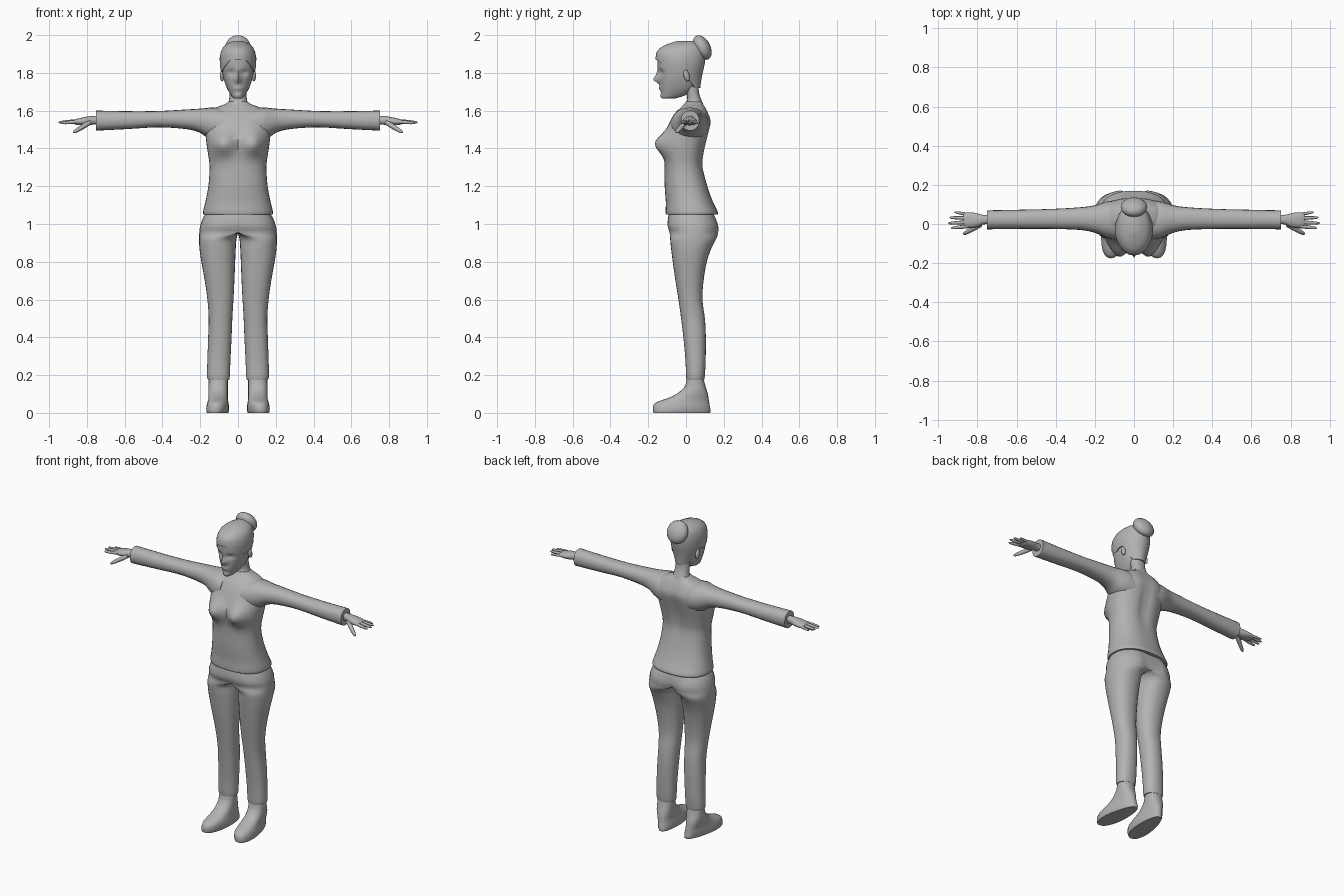
import bpy, bmesh, math
from mathutils import Vector

grey = bpy.data.materials.new("plain grey")
grey.diffuse_color = (0.45, 0.45, 0.45, 1)


def finish(name, bm, mirror=False, angle=50):
    bmesh.ops.recalc_face_normals(bm, faces=bm.faces)
    me = bpy.data.meshes.new(name)
    bm.to_mesh(me)
    bm.free()
    ob = bpy.data.objects.new(name, me)
    bpy.context.collection.objects.link(ob)
    me.materials.append(grey)
    bpy.ops.object.select_all(action='DESELECT')
    ob.select_set(True)
    bpy.context.view_layer.objects.active = ob
    bpy.ops.object.shade_smooth_by_angle(angle=math.radians(angle))
    if mirror:
        ob.modifiers.new("Mirror", 'MIRROR').merge_threshold = 0.0005
    return ob


def spline(a, b, c, d, t):
    return 0.5 * (2 * b + (c - a) * t + (2 * a - 5 * b + 4 * c - d) * t * t
                  + (3 * b - a - 3 * c + d) * t ** 3)


def resample(rings, sub):
    """Smoothly interpolate between matching rings of points."""
    out = []
    last = len(rings) - 1
    for i in range(last):
        q = [rings[max(0, min(last, j))] for j in (i - 1, i, i + 1, i + 2)]
        for s in range(sub):
            out.append([spline(*p, s / sub) for p in zip(*q)])
    return out + [rings[-1]]


def skin(rings, warp=None, half=False, caps=True):
    bm = bmesh.new()
    rows = []
    for r in rings:
        pts = [warp(p.copy()) if warp else p for p in r]
        if half:
            pts = [Vector((max(0, p.x), p.y, p.z)) for p in pts]
        rows.append([bm.verts.new(p) for p in pts])
    n = len(rows[0])
    for a, b in zip(rows, rows[1:]):
        for i in range(n):
            j = (i + 1) % n
            quad = (a[i], a[j], b[j], b[i])
            if not (half and all(v.co.x < 1e-4 for v in quad)):
                bm.faces.new(quad)
    if caps:
        bm.faces.new(rows[0])
        bm.faces.new(rows[-1])
    return bm


def loft(name, table, n=24, sub=3, axis='z', power=0.9, warp=None, mirror=False):
    """Rows are (position, low1, high1, low2, high2) along z or x."""
    rings = []
    for t, a0, a1, b0, b1 in table:
        ring = []
        for k in range(n):
            ang = math.tau * k / n
            c, s = math.cos(ang), math.sin(ang)
            u = (a0 + a1) / 2 + (a1 - a0) / 2 * math.copysign(abs(c) ** power, c)
            v = (b0 + b1) / 2 + (b1 - b0) / 2 * math.copysign(abs(s) ** power, s)
            ring.append(Vector((u, v, t) if axis == 'z' else (t, u, v)))
        rings.append(ring)
    return finish(name, skin(resample(rings, sub), warp), mirror)


def bump(p, x, z, sx, sz):
    return math.exp(-((abs(p.x) - x) / sx) ** 2 - ((p.z - z) / sz) ** 2)


# Sweater body with bust
def bust(p):
    if p.y < 0:
        p.y -= 0.066 * bump(p, 0.08, 1.425, 0.06, 0.06) * min(1, -p.y / 0.05)
    elif p.y > 0.04:
        p.y -= 0.018 * bump(p, 0, 1.42, 0.03, 0.16)
    return p


loft("sweater_body", [
    (1.05, -.182, .182, -.105, .168), (1.065, -.185, .185, -.108, .168),
    (1.12, -.172, .172, -.107, .142), (1.2, -.157, .157, -.113, .115),
    (1.3, -.15, .15, -.113, .092), (1.36, -.157, .157, -.113, .095),
    (1.42, -.166, .166, -.11, .107), (1.48, -.172, .172, -.104, .122),
    (1.54, -.172, .172, -.086, .134), (1.585, -.158, .158, -.06, .12),
    (1.615, -.12, .12, -.03, .105), (1.632, -.075, .075, -.012, .094),
    (1.648, -.048, .048, .0, .085)], n=40, warp=bust, power=0.85)

# Sleeves
loft("sleeve", [
    (.07, -.085, .122, 1.43, 1.61), (.13, -.075, .117, 1.445, 1.617),
    (.17, -.058, .106, 1.462, 1.614), (.21, -.042, .094, 1.487, 1.61),
    (.28, -.03, .085, 1.503, 1.606), (.42, -.025, .077, 1.512, 1.598),
    (.58, -.025, .073, 1.503, 1.597), (.735, -.027, .07, 1.495, 1.6),
    (.75, -.027, .07, 1.495, 1.6)], n=20, axis='x', mirror=True)

# Trousers: one half, whose inner points lie on the mirror plane at the hips
M = 14
rings = []
for z, xi, xo, y0, y1 in [
        (1.06, 0, .168, -.09, .145), (1.03, 0, .186, -.096, .158),
        (.99, 0, .2, -.1, .168), (.955, 0, .205, -.09, .166),
        (.92, .008, .206, -.084, .154), (.87, .012, .204, -.079, .133),
        (.8, .015, .194, -.07, .11), (.7, .019, .176, -.056, .093),
        (.6, .024, .162, -.04, .087), (.5, .03, .155, -.026, .1),
        (.4, .034, .158, -.014, .105), (.28, .04, .162, -.003, .104),
        (.2, .043, .164, .0, .1), (.175, .047, .159, .003, .096)]:
    hip = xi == 0
    cx, cy, ry = (0 if hip else (xi + xo) / 2), (y0 + y1) / 2, (y1 - y0) / 2
    outer, inner = [], []
    for k in range(M + 1):
        a = math.pi * (k / M - 0.5)
        c = max(0, math.cos(a)) ** (0.7 if hip else 0.9)
        y = cy + ry * math.copysign(abs(math.sin(a)) ** 0.9, a)
        outer.append(Vector((cx + (xo - cx) * c, y, z)))
        if 0 < k < M:
            inner.append(Vector((0 if hip else cx - (cx - xi) * c, y, z)))
    rings.append(outer + inner[::-1])


def seat(p):
    if p.y > 0.05:
        p.y += 0.008 * bump(p, 0.09, 0.96, 0.06, 0.06) - 0.03 * bump(p, 0, 0.94, 0.03, 0.08)
    elif p.y < 0:
        p.y += 0.015 * bump(p, 0, 0.94, 0.03, 0.05)
    return p


finish("trousers", skin(resample(rings, 3), seat, half=True), mirror=True)


# Shoes, narrower at the heel and turned out a little
def shoe_shape(p):
    low = max(0, 1 - p.z / 0.12)
    p.x = 0.105 + (p.x - 0.105) * (1 - 0.22 * low * max(0, min(1, (p.y + 0.05) / 0.15)))
    p.x -= 0.1 * low * (p.y + 0.03)
    return p


loft("shoe", [
    (0, .05, .162, -.172, .128), (.012, .046, .166, -.175, .13),
    (.035, .046, .166, -.174, .126), (.055, .05, .162, -.16, .123),
    (.075, .053, .159, -.105, .12), (.1, .054, .158, -.05, .116),
    (.135, .054, .156, -.01, .105), (.17, .054, .155, .003, .096),
    (.195, .056, .152, .006, .092)], sub=2, power=0.85, warp=shoe_shape, mirror=True)

# Neck
loft("neck", [
    (1.58, -.07, .07, -.03, .1), (1.63, -.055, .055, -.006, .092),
    (1.66, -.047, .047, .006, .08), (1.7, -.045, .045, .0, .068),
    (1.77, -.045, .045, -.03, .065)], n=20)


# Head with nose, lips, brow and eye sockets
def face(p):
    if p.y < -0.06:
        w = min(1, (-0.06 - p.y) / 0.04)
        p.y -= w * (0.03 * bump(p, 0, 1.763, .013, .018) + 0.014 * bump(p, 0, 1.79, .012, .025)
                    + 0.009 * bump(p, 0, 1.718, .022, .011) + 0.006 * bump(p, 0, 1.68, .018, .012)
                    - 0.016 * bump(p, .034, 1.802, .018, .014))
    return p


loft("head", [
    (1.664, -.018, .018, -.125, -.06), (1.672, -.03, .03, -.129, -.03),
    (1.69, -.043, .043, -.131, .015), (1.72, -.059, .059, -.135, .05),
    (1.76, -.074, .074, -.139, .07), (1.8, -.083, .083, -.144, .08),
    (1.84, -.088, .088, -.15, .088), (1.89, -.085, .085, -.148, .088),
    (1.93, -.065, .065, -.11, .07)], n=36, sub=4, warp=face)

# Ears
bm = bmesh.new()
bmesh.ops.create_uvsphere(bm, u_segments=12, v_segments=8, radius=1)
for v in bm.verts:
    v.co = Vector((.084 + .012 * v.co.x, .003 + .016 * v.co.y - .006 * v.co.z, 1.785 + .03 * v.co.z))
finish("ear", bm, mirror=True)


# Hair cap: each column runs from the hairline up to the crown
def lookup(table, t):
    for a, b in zip(table, table[1:]):
        if t <= b[0]:
            f = max(0, (t - a[0]) / (b[0] - a[0]))
            return [p + (q - p) * f for p, q in zip(a[1:], b[1:])]
    return table[-1][1:]


hair = [(1.72, -.12, .076, .06), (1.76, -.14, .08, .076), (1.8, -.152, .088, .089),
        (1.84, -.159, .098, .096), (1.88, -.161, .103, .097), (1.91, -.157, .103, .091),
        (1.935, -.135, .095, .08), (1.952, -.1, .08, .063), (1.968, -.05, .05, .028)]
hairline = [(0, 1.872), (.15, 1.865), (.3, 1.825), (.42, 1.8), (.52, 1.818),
            (.6, 1.815), (.66, 1.75), (.75, 1.722), (1, 1.72)]
N, R = 40, 12
rows = []
for r in range(R + 1):
    row = []
    for k in range(N):
        a = math.tau * k / N
        low = lookup(hairline, min(k, N - k) / (N / 2))[0]
        z = low + (1.968 - low) * (1 - (1 - r / R) ** 1.4)
        y0, y1, w = lookup(hair, z)
        row.append(Vector((w * math.sin(a), (y0 + y1) / 2 - (y1 - y0) / 2 * math.cos(a), z)))
    rows.append(row)
# Tucked-in edge below the hairline
rows.insert(0, [Vector((p.x * .86, -.03 + (p.y + .03) * .86, p.z + .002)) for p in rows[0]])
bm = skin(rows, caps=False)
bm.faces.new(list(bm.verts)[-N:])
finish("hair", bm)

# Bun: flattened ball leaning back
bm = bmesh.new()
bmesh.ops.create_uvsphere(bm, u_segments=20, v_segments=12, radius=1)
tilt = math.radians(28)
for v in bm.verts:
    x, y, z = v.co.x * .068, v.co.y * .043, v.co.z * .07
    v.co = Vector((x, .086 + y * math.cos(tilt) + z * math.sin(tilt) * -1,
                   1.934 + z * math.cos(tilt) + y * math.sin(tilt)))
    v.co.z = min(v.co.z, 2.0)
finish("bun", bm)

# Hands
loft("palm", [
    (.73, .0, .046, 1.528, 1.572), (.77, -.002, .046, 1.526, 1.572),
    (.8, -.015, .054, 1.522, 1.568), (.835, -.02, .06, 1.523, 1.561),
    (.86, -.018, .058, 1.526, 1.555), (.872, -.012, .052, 1.532, 1.55)],
    n=16, sub=2, axis='x', mirror=True)


def finger(name, a, b, r):
    a, b = Vector(a), Vector(b)
    d = b - a
    q = d.to_track_quat('Z', 'Y')
    rings = [[a + d * f + q @ Vector((math.cos(math.tau * k / 8), math.sin(math.tau * k / 8), 0)) * r * s
              for k in range(8)]
             for f, s in ((0, 1), (.4, 1.02), (.75, .85), (.93, .62), (1, .25))]
    finish(name, skin(rings), mirror=True)


finger("index_finger", (.85, -.012, 1.542), (.936, -.021, 1.534), .0095)
finger("middle_finger", (.85, .009, 1.545), (.95, .004, 1.538), .0095)
finger("ring_finger", (.85, .03, 1.543), (.944, .033, 1.538), .009)
finger("little_finger", (.845, .048, 1.54), (.918, .061, 1.535), .008)
finger("thumb", (.785, -.002, 1.538), (.872, -.052, 1.484), .0135)
